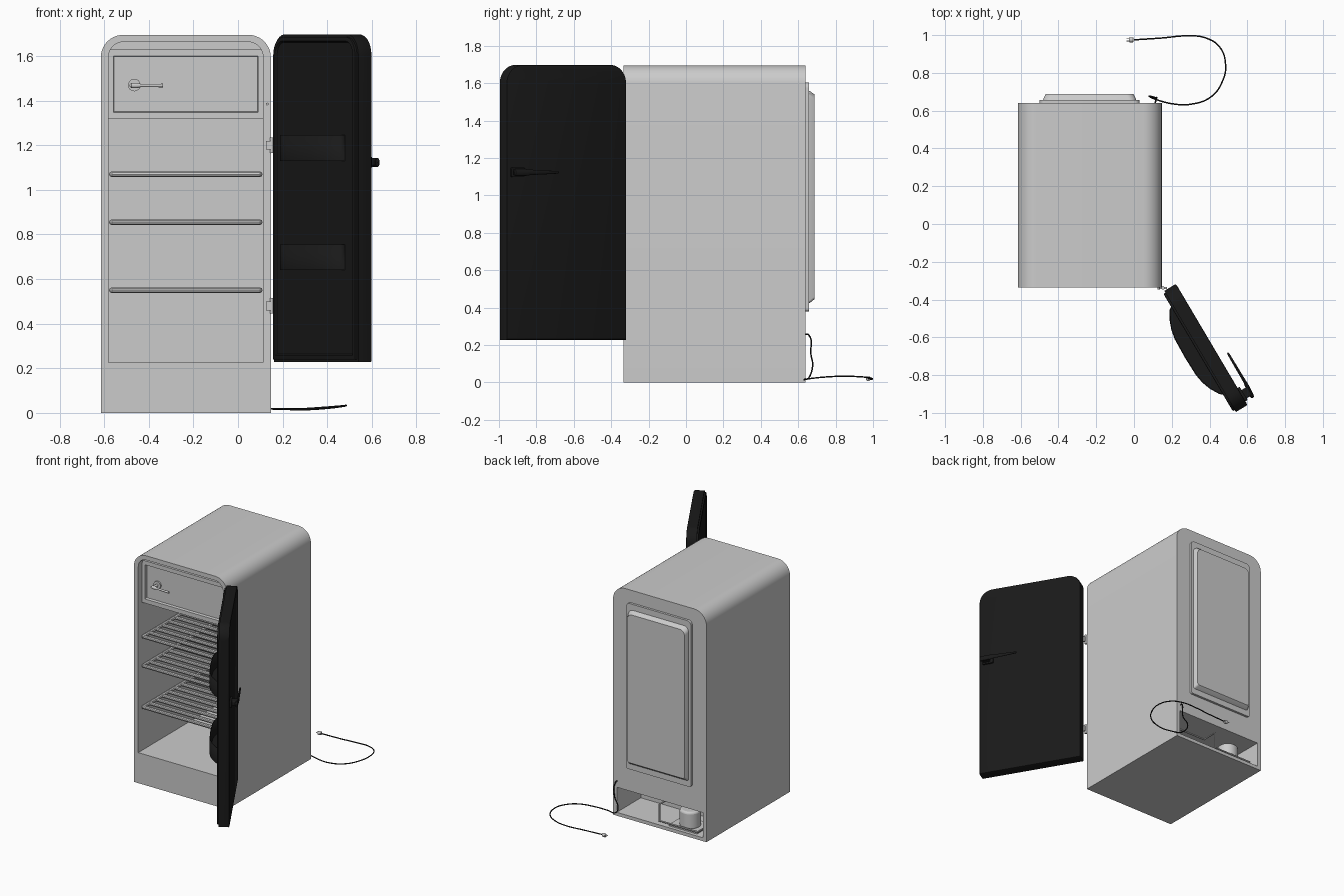
import bpy, bmesh, math
from mathutils import Vector

if "Cube" in bpy.data.objects:
    bpy.data.objects.remove(bpy.data.objects["Cube"])

BLACK = bpy.data.materials.new("black_enamel")
BLACK.diffuse_color = (0.01, 0.01, 0.01, 1)
BLACK.use_nodes = True
BLACK.node_tree.nodes["Principled BSDF"].inputs["Base Color"].default_value = BLACK.diffuse_color
DOOR_LOC, DOOR_ANGLE = Vector((0.15, -0.36, 0)), math.radians(-59.4)


def finish(ob, mat=None, on_door=False, angle=35):
    if mat:
        ob.data.materials.append(mat)
    if on_door:
        ob.location, ob.rotation_euler = DOOR_LOC, (0, 0, DOOR_ANGLE)
    bpy.ops.object.select_all(action='DESELECT')
    ob.select_set(True)
    bpy.context.view_layer.objects.active = ob
    bpy.ops.object.shade_smooth_by_angle(angle=math.radians(angle))
    return ob


def from_bmesh(name, bm, **kw):
    bmesh.ops.recalc_face_normals(bm, faces=bm.faces[:])
    me = bpy.data.meshes.new(name)
    bm.to_mesh(me)
    bm.free()
    ob = bpy.data.objects.new(name, me)
    bpy.context.collection.objects.link(ob)
    return finish(ob, **kw)


def loft(name, rings, cap_end=True, **kw):
    bm = bmesh.new()
    vs = [[bm.verts.new(p) for p in r] for r in rings]
    n = len(vs[0])
    for a, b in zip(vs, vs[1:]):
        for i in range(n):
            bm.faces.new((a[i], a[(i + 1) % n], b[(i + 1) % n], b[i]))
    bm.faces.new(vs[0])
    if cap_end:
        bm.faces.new(vs[-1])
    return from_bmesh(name, bm, **kw)


def arch(x0, x1, z0, z1, y, rt, rb=0.0, seg=10):
    """Rectangle in the xz plane with rounded top and bottom corners."""
    pts = []
    for cx, cz, r, start in ((x1, z1, rt, 0), (x0, z1, rt, 90), (x0, z0, rb, 180), (x1, z0, rb, 270)):
        sx, sz = (1 if cx == x0 else -1), (1 if cz == z0 else -1)
        for i in range(seg + 1 if r else 1):
            a = math.radians(start + 90 * i / seg)
            pts.append((cx + sx * r + r * math.cos(a), y, cz + sz * r + r * math.sin(a))
                       if r else (cx, y, cz))
    return pts


def slab(name, x0, x1, y0, y1, z0, z1, rt=0.0, rb=0.0, **kw):
    return loft(name, [arch(x0, x1, z0, z1, y, rt, rb) for y in (y0, y1)], **kw)


def tube(name, pts, r, smooth=False, **kw):
    cu = bpy.data.curves.new(name, 'CURVE')
    cu.dimensions, cu.bevel_depth, cu.bevel_resolution, cu.use_fill_caps = '3D', r, 2, True
    sp = cu.splines.new('BEZIER')
    sp.bezier_points.add(len(pts) - 1)
    sp.resolution_u = 8 if smooth else 1
    for bp, p in zip(sp.bezier_points, pts):
        bp.co = p
        bp.handle_left_type = bp.handle_right_type = 'AUTO' if smooth else 'VECTOR'
    ob = bpy.data.objects.new(name, cu)
    bpy.context.collection.objects.link(ob)
    bpy.ops.object.select_all(action='DESELECT')
    ob.select_set(True)
    bpy.context.view_layer.objects.active = ob
    bpy.ops.object.convert(target='MESH')
    return finish(bpy.context.object, **kw)


def cylinder(name, loc, r, h, rot=(0, 0, 0), bevel=0.0, **kw):
    bpy.ops.mesh.primitive_cylinder_add(vertices=24, radius=r, depth=h, location=loc, rotation=rot)
    ob = bpy.context.object
    ob.name = name
    if bevel:
        m = ob.modifiers.new("bevel", 'BEVEL')
        m.width, m.segments = bevel, 3
    return finish(ob, **kw)


def cut(ob, cutter):
    m = ob.modifiers.new("cut", 'BOOLEAN')
    m.operation, m.solver, m.object = 'DIFFERENCE', 'EXACT', cutter
    bpy.ops.object.select_all(action='DESELECT')
    ob.select_set(True)
    bpy.context.view_layer.objects.active = ob
    bpy.ops.object.modifier_apply(modifier=m.name)
    bpy.data.objects.remove(cutter)


# Cabinet shell with food compartment and rear machine bay
cabinet = slab("cabinet", -0.615, 0.147, -0.335, 0.64, 0, 1.695, rt=0.1)
cut(cabinet, slab("food_cutter", -0.58, 0.112, -0.5, 0.57, 0.225, 1.663, rt=0.065))
cut(cabinet, slab("bay_cutter", -0.585, 0.117, 0.36, 0.8, 0.025, 0.21))
finish(cabinet)

# Freezer box with a recessed front door
F = [(-0.58, 0.112, 1.317, 1.63, 0.565), (-0.58, 0.112, 1.317, 1.63, -0.29),
     (-0.558, 0.09, 1.348, 1.60, -0.29), (-0.555, 0.087, 1.351, 1.597, -0.27)]
loft("freezer_box", [arch(*f, 0) for f in F])
cylinder("freezer_handle_base", (-0.465, -0.275, 1.47), 0.028, 0.012, (math.pi / 2, 0, 0))
cylinder("freezer_handle_post", (-0.465, -0.295, 1.47), 0.01, 0.05, (math.pi / 2, 0, 0))


def lever(name, stations, z, **kw):
    """Tapered handle: stations are (x, y, half thickness, half height)."""
    return loft(name, [[(x, y + t * math.cos(a), z + h * math.sin(a))
                        for a in (math.tau * i / 12 for i in range(12))]
                       for x, y, t, h in stations], **kw)


lever("freezer_handle_lever", [(-0.486, -0.32, 0.004, 0.004), (-0.478, -0.32, 0.01, 0.011),
      (-0.455, -0.32, 0.01, 0.012), (-0.435, -0.32, 0.007, 0.007), (-0.336, -0.325, 0.007, 0.008)], 1.468)

# Wire shelves: rods across, joined by side rails
for k, z in enumerate((1.07, 0.855, 0.55)):
    for i in range(12):
        y = -0.295 + i * 0.074
        lever_r = 0.0135
        loft(f"shelf_{k}_rod_{i}", [[(x, y + r * math.cos(a), z + r * math.sin(a))
             for a in (math.tau * j / 10 for j in range(10))]
             for x, r in ((-0.574, 0.007), (-0.566, lever_r), (0.098, lever_r), (0.106, 0.007))])
    for s, x in (("left", -0.566), ("right", 0.098)):
        tube(f"shelf_{k}_{s}_rail", [(x, -0.295, z), (x, 0.565, z)], 0.0125)

# Back panel: flat plate and raised cover with chamfered rim
slab("back_plate", -0.50, 0.03, 0.63, 0.657, 0.38, 1.603, rt=0.03, rb=0.015)
B = [(-0.482, 0.012, 0.42, 1.562, 0.65), (-0.48, 0.010, 0.425, 1.558, 0.662),
     (-0.468, -0.002, 0.445, 1.54, 0.687), (-0.44, -0.03, 0.475, 1.51, 0.687)]
loft("back_cover", [arch(*b, 0.04, 0.015) for b in B], angle=20)

# Compressor and pipes in the machine bay
cylinder("compressor", (-0.407, 0.53, 0.09), 0.072, 0.13, bevel=0.015)
slab("compressor_base", -0.52, -0.29, 0.44, 0.615, 0.02, 0.034)
tube("front_pipe", [(0.05, 0.50, 0.165), (-0.217, 0.50, 0.165), (-0.217, 0.62, 0.165), (-0.217, 0.62, 0.045),
                    (-0.53, 0.62, 0.045), (-0.53, 0.46, 0.045)], 0.007)
tube("rear_pipe", [(0.117, 0.42, 0.14), (-0.36, 0.42, 0.14), (-0.39, 0.48, 0.14)], 0.007)

# Power cord and plug
tube("power_cord", [(0.112, 0.635, 0.258), (0.115, 0.655, 0.255), (0.115, 0.668, 0.15), (0.08, 0.677, 0.09),
     (0.115, 0.66, 0.03), (0.20, 0.637, 0.018), (0.30, 0.634, 0.015), (0.41, 0.675, 0.022), (0.47, 0.76, 0.03),
     (0.485, 0.84, 0.033), (0.455, 0.935, 0.03), (0.38, 0.985, 0.024), (0.28, 0.996, 0.018),
     (0.15, 0.985, 0.018), (0.0, 0.975, 0.02)], 0.004, smooth=True, mat=BLACK)
cylinder("plug", (-0.015, 0.975, 0.02), 0.013, 0.025, (0, math.pi / 2, 0), bevel=0.004)
for i, s in enumerate((-1, 1)):
    cylinder(f"plug_pin_{i}", (-0.033, 0.975 + s * 0.006, 0.02), 0.002, 0.016, (0, math.pi / 2, 0))

# Open door, modelled in its own frame: x from the hinge, y outward
D = dict(mat=BLACK, on_door=True)
loft("door_shell", [arch(i, 0.745 - i, 0.228 + i, 1.697 - i, y, 0.095 - i)
     for i, y in ((0, 0.012), (0, 0.076), (0.003, 0.082), (0.01, 0.084))], **D)
L = [(0.012, 0.012), (0.012, 0.002), (0.018, 0.0), (0.03, 0.0), (0.036, 0.008)]
loft("door_liner", [arch(i, 0.745 - i, 0.228 + i, 1.697 - i, y, 0.095 - i) for i, y in L], **D)

# Door bins: open trays with a curved front
BIN = [(0.085, 0.01), (0.10, -0.015), (0.155, -0.046), (0.20, -0.062), (0.25, -0.071), (0.36, -0.074),
       (0.47, -0.071), (0.52, -0.062), (0.566, -0.046), (0.62, -0.015), (0.635, 0.01)]
for name, z0, z1 in (("upper_door_bin", 1.13, 1.245), ("lower_door_bin", 0.64, 0.755)):
    ob = loft(name, [[(u, v, z) for u, v in BIN] for z in (z0, z1)], cap_end=False, **D)
    m = ob.modifiers.new("wall", 'SOLIDIFY')
    m.thickness, m.offset = 0.006, -1

# Door handle: mount, post and tapered lever
slab("door_handle_mount", 0.64, 0.722, 0.08, 0.097, 1.098, 1.15, rt=0.01, rb=0.01, **D)
slab("door_handle_post", 0.66, 0.712, 0.09, 0.13, 1.108, 1.142, rt=0.008, rb=0.008, **D)
lever("door_handle_lever", [(0.726, 0.128, 0.004, 0.008), (0.72, 0.128, 0.01, 0.02), (0.66, 0.132, 0.011, 0.02),
      (0.63, 0.134, 0.008, 0.015), (0.462, 0.134, 0.006, 0.007), (0.452, 0.134, 0.003, 0.004)], 1.123, **D)

# Hinges and frame switch
for i, z in enumerate((1.2, 0.48)):
    cylinder(f"hinge_pin_{i}", (0.153, -0.338, z), 0.009, 0.07)
    slab(f"hinge_leaf_{i}", 0.125, 0.175, -0.345, -0.333, z - 0.02, z + 0.02)
cylinder("door_switch", (0.131, -0.34, 1.385), 0.006, 0.016, (math.pi / 2, 0, 0))
